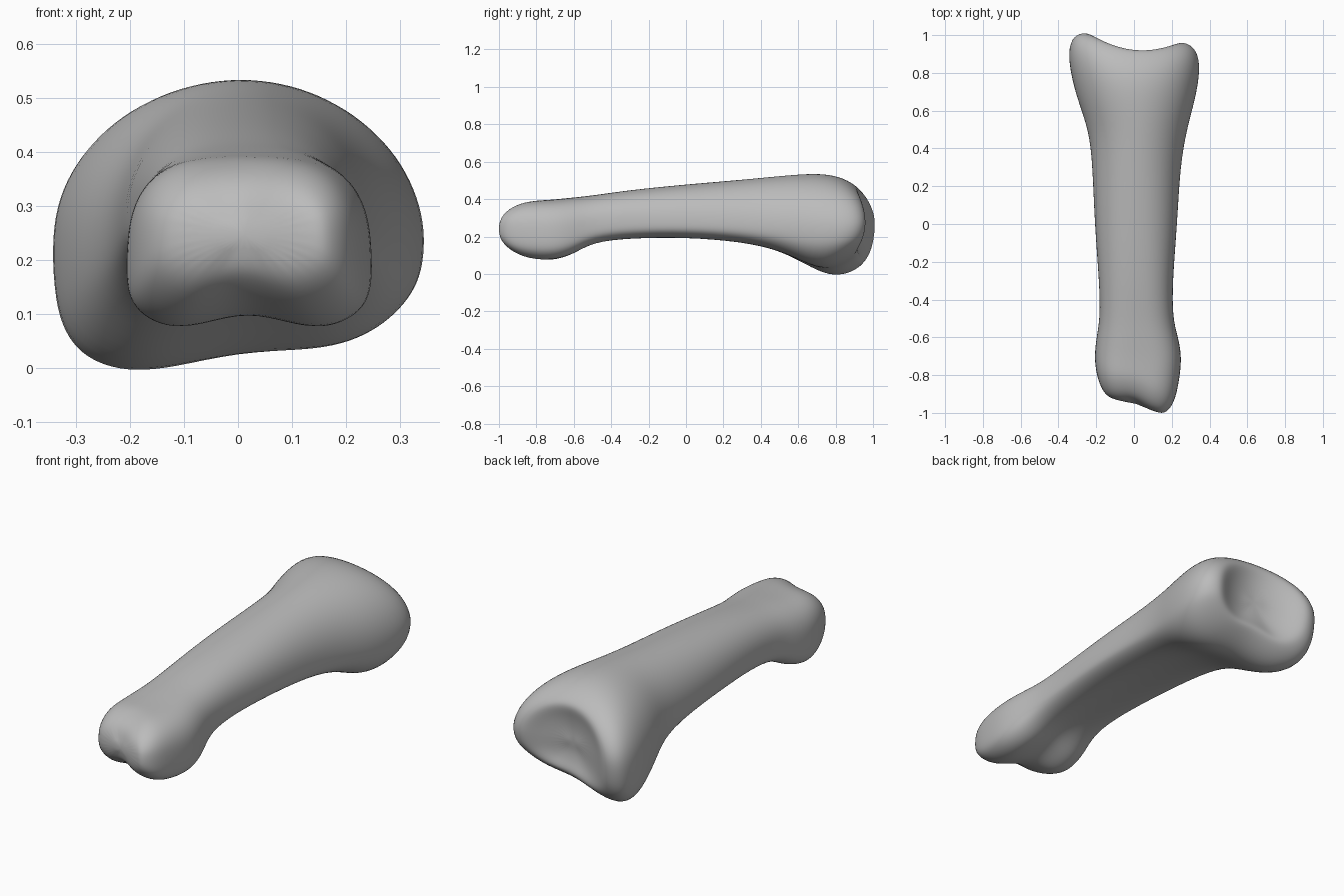
import bpy, bmesh, math

if "Cube" in bpy.data.objects:
    bpy.data.objects.remove(bpy.data.objects["Cube"])

SIDES = 28

# Cross-sections from the knuckle end to the base:
# y, right x, left x, bottom z, top z, widest z, top roundness, bottom roundness, groove
SECTIONS = [
    (-.965, -.12, .14, .17, .32, .24, .75, .8, .02),
    (-.945, -.16, .175, .125, .36, .22, .7, .75, .04),
    (-.89, -.19, .215, .08, .39, .19, .65, .7, .04),
    (-.8, -.205, .24, .06, .395, .18, .65, .7, .04),
    (-.7, -.21, .255, .06, .4, .18, .7, .7, .05),
    (-.6, -.2, .235, .09, .41, .2, .75, .7, .05),
    (-.5, -.18, .205, .16, .42, .25, .8, .7, .02),
    (-.3, -.185, .205, .185, .45, .27, .85, .7, .01),
    (0, -.21, .23, .19, .48, .27, .9, .7, .01),
    (.3, -.22, .245, .165, .505, .26, .95, .7, .01),
    (.5, -.24, .28, .115, .525, .25, 1, .7, .02),
    (.65, -.305, .325, .035, .537, .24, 1, .7, .03),
    (.8, -.355, .355, -.01, .537, .23, 1, .7, .03),
    (.9, -.335, .335, .01, .515, .24, 1, .7, .03),
    (.95, -.27, .275, .06, .47, .25, 1, .7, .03),
]


def ramp(value, start, end):
    t = min(max((value - start) / (end - start), 0), 1)
    return t * t * (3 - 2 * t)


def bend_ends(x, y, z):
    """Slant and round the knuckle end, and curl and tilt the base rim."""
    knuckle = ramp(y, -.65, -.93)
    base = ramp(y, .55, .92)
    low = ramp(z, .3, .05)
    pulley = .025 * math.exp(-(x / .07) ** 2)
    y_new = y + (2.2 * (z - .24) ** 2 - .3 * x + pulley) * knuckle
    y_new += (.55 * x * x - .1 * x - 1.1 * (z - .28) ** 2) * base
    return x, y_new, z + .17 * x * base * low


def power(value, exponent):
    return math.copysign(abs(value) ** exponent, value)


def section_points(y, right, left, bottom, top, wide, e_top, e_bottom, groove):
    points = []
    middle, half = (right + left) / 2, (left - right) / 2
    for i in range(SIDES):
        a = math.tau * i / SIDES
        c, s = math.cos(a), math.sin(a)
        e = e_top if s > 0 else e_bottom
        x = middle + half * power(c, e)
        if s > 0:
            z = wide + (top - wide) * power(s, e)
        else:
            z = wide + (wide - bottom) * power(s, e)
            z += groove * -s * math.exp(-((x - middle) / (half * .4)) ** 2)
        points.append((x, y, z))
    return points


def build_bone():
    rings = [section_points(*row) for row in SECTIONS]
    # Shallow joint face at the base, as shrinking rings sunk inwards
    rim = rings[-1]
    for scale, y in ((.85, .953), (.62, .925), (.32, .905)):
        rings.append([(x * scale, y, .26 + (z - .26) * scale) for x, _, z in rim])

    bm = bmesh.new()
    loops = [[bm.verts.new(bend_ends(*p)) for p in ring] for ring in rings]
    for a, b in zip(loops, loops[1:]):
        for i in range(SIDES):
            j = (i + 1) % SIDES
            bm.faces.new((a[i], a[j], b[j], b[i]))
    # Close both ends with fans
    for loop in (loops[0], loops[-1]):
        face = bm.faces.new(loop)
        bmesh.ops.poke(bm, faces=[face])
    bmesh.ops.recalc_face_normals(bm, faces=bm.faces[:])
    mesh = bpy.data.meshes.new("finger_bone")
    bm.to_mesh(mesh)
    bm.free()
    return mesh


# Plain grey bone material
grey = bpy.data.materials.new("bone_grey")
grey.use_nodes = True
colour = (.5, .5, .5, 1)
grey.diffuse_color = colour
grey.node_tree.nodes["Principled BSDF"].inputs["Base Color"].default_value = colour

bone = bpy.data.objects.new("finger_bone", build_bone())
bpy.context.collection.objects.link(bone)
bone.data.materials.append(grey)
bone.modifiers.new("rounding", "SUBSURF").levels = 2
bone.modifiers["rounding"].render_levels = 2
for polygon in bone.data.polygons:
    polygon.use_smooth = True
